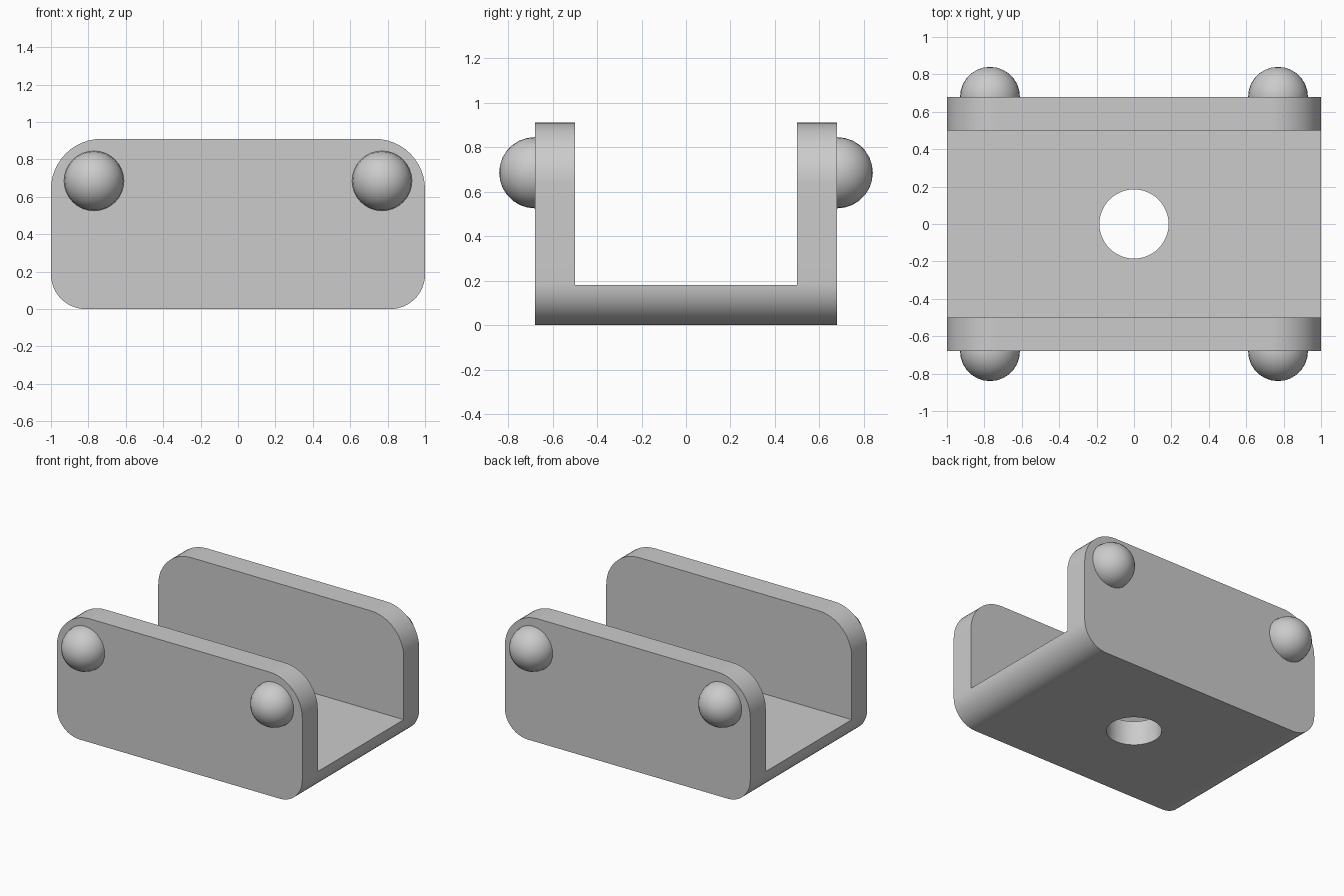
import bpy
import bmesh
from math import cos, sin, pi, radians
from mathutils import Matrix, Vector

if "Cube" in bpy.data.objects:
    bpy.data.objects.remove(bpy.data.objects["Cube"], do_unlink=True)

WIDTH, HEIGHT = 1.0, 0.91           # half width, full height
OUTER, INNER = 0.68, 0.50           # half depths of the channel
FLOOR = 0.18
BOTTOM_R, TOP_R = 0.185, 0.27
HOLE_R = 0.185

grey = bpy.data.materials.new("light grey")
grey.use_nodes = True
grey.diffuse_color = (0.6, 0.6, 0.6, 1)
grey.node_tree.nodes["Principled BSDF"].inputs["Base Color"].default_value = (0.6, 0.6, 0.6, 1)


def add_object(name, bm):
    bmesh.ops.recalc_face_normals(bm, faces=bm.faces[:])
    mesh = bpy.data.meshes.new(name)
    bm.to_mesh(mesh)
    bm.free()
    mesh.materials.append(grey)
    obj = bpy.data.objects.new(name, mesh)
    bpy.context.collection.objects.link(obj)
    return obj


def activate(obj):
    bpy.ops.object.select_all(action='DESELECT')
    obj.select_set(True)
    bpy.context.view_layer.objects.active = obj


def cut(obj, cutter):
    mod = obj.modifiers.new("cut", 'BOOLEAN')
    mod.operation = 'DIFFERENCE'
    mod.solver = 'EXACT'
    mod.object = cutter
    activate(obj)
    bpy.ops.object.modifier_apply(modifier=mod.name)
    bpy.data.objects.remove(cutter, do_unlink=True)


def corner(sx, z, r, start, steps=12):
    """Arc of one rounded corner of the front profile."""
    cx = sx * (WIDTH - r)
    cz = z + r if z == 0 else z - r
    for i in range(steps + 1):
        a = start + pi / 2 * i / steps
        yield Vector((cx + r * cos(a), -OUTER, cz + r * sin(a)))


# Rounded block extruded from front to back
bm = bmesh.new()
outline = [*corner(1, HEIGHT, TOP_R, 0), *corner(-1, HEIGHT, TOP_R, pi / 2),
           *corner(-1, 0, BOTTOM_R, pi), *corner(1, 0, BOTTOM_R, 3 * pi / 2)]
face = bm.faces.new([bm.verts.new(p) for p in outline])
new = bmesh.ops.extrude_face_region(bm, geom=[face])["geom"]
bmesh.ops.translate(bm, vec=(0, 2 * OUTER, 0),
                    verts=[v for v in new if isinstance(v, bmesh.types.BMVert)])
bracket = add_object("channel_bracket", bm)

# Channel between the two side plates
bm = bmesh.new()
bmesh.ops.create_cube(bm, size=2, matrix=Matrix.Translation((0, 0, FLOOR + 1))
                      @ Matrix.Diagonal((1.5, INNER, 1, 1)))
channel = add_object("channel_cutter", bm)
channel.hide_render = True
cut(bracket, channel)

# Round hole through the floor
bm = bmesh.new()
bmesh.ops.create_cone(bm, cap_ends=True, segments=48, radius1=HOLE_R,
                      radius2=HOLE_R, depth=1)
hole = add_object("hole_cutter", bm)
hole.hide_render = True
cut(bracket, hole)

activate(bracket)
bpy.ops.object.shade_smooth_by_angle(angle=radians(30))
bracket.modifiers.new("even_shading", 'WEIGHTED_NORMAL').keep_sharp = True

# Domed studs near the upper corners of both plates
for side, sy in (("front", -1), ("back", 1)):
    for hand, sx in (("left", 1), ("right", -1)):
        bm = bmesh.new()
        bmesh.ops.create_uvsphere(bm, u_segments=32, v_segments=14, radius=0.16,
                                  matrix=Matrix.Rotation(-sy * pi / 2, 4, 'X'))
        bmesh.ops.bisect_plane(bm, geom=bm.verts[:] + bm.edges[:] + bm.faces[:],
                               plane_co=(0, -sy * 0.02, 0), plane_no=(0, sy, 0),
                               clear_inner=True)
        bmesh.ops.holes_fill(bm, edges=[e for e in bm.edges if e.is_boundary], sides=0)
        stud = add_object(f"{side}_{hand}_stud", bm)
        stud.location = (sx * 0.77, sy * OUTER, 0.685)
        activate(stud)
        bpy.ops.object.shade_smooth_by_angle(angle=radians(40))
